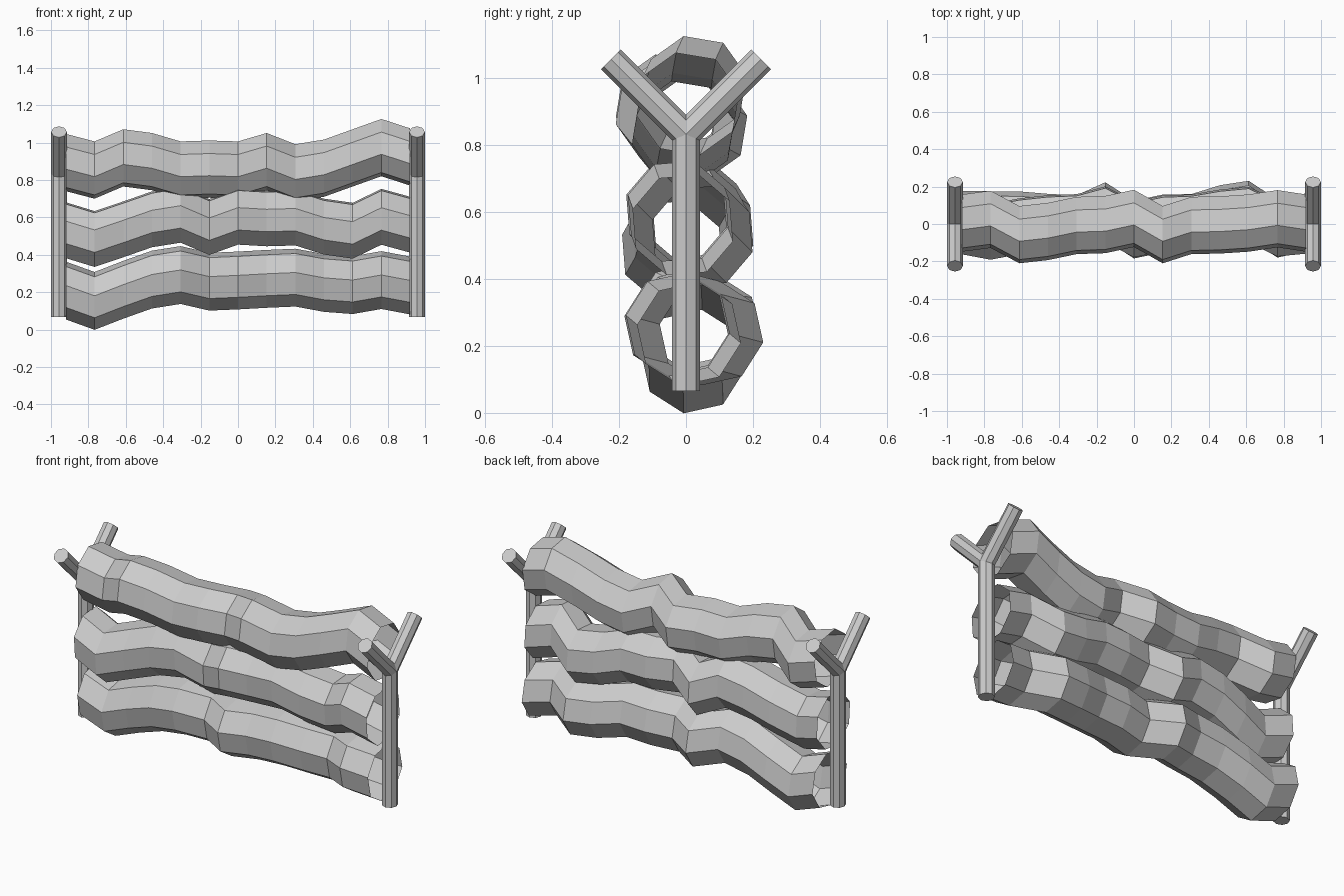
import bpy, bmesh
from math import radians, sin, cos, sqrt, pi
from mathutils import Matrix

if "Cube" in bpy.data.objects:
    bpy.data.objects.remove(bpy.data.objects["Cube"])

SIDES = 8
LOG_R = 0.157
HALF = 0.92
# sideways (y) and vertical (z) wobble of the log at evenly spaced stations
WOBBLE = [(0.005, 0.035), (0.025, -0.005), (-0.057, 0.06), (-0.04, 0.04),
          (-0.008, -0.005), (-0.003, 0.0), (0.03, -0.005), (-0.057, 0.04),
          (-0.008, -0.02), (-0.005, 0.005), (0.005, 0.06), (0.028, 0.115),
          (0.005, 0.065)]


def finish(bm, name):
    bmesh.ops.recalc_face_normals(bm, faces=bm.faces[:])
    me = bpy.data.meshes.new(name)
    bm.to_mesh(me)
    bm.free()
    ob = bpy.data.objects.new(name, me)
    bpy.context.collection.objects.link(ob)
    return ob


def turned(s):
    """The same wobble, reversed end to end and turned about the log axis."""
    c = sqrt(1 - s * s)
    return [(-(c * y - s * z), -(s * y + c * z)) for y, z in reversed(WOBBLE)]


def log(name, height, wobble, tilt):
    """Open-ended eight-sided hollow log."""
    bm = bmesh.new()
    rings = []
    n = len(wobble) - 1
    for i, (dy, dz) in enumerate(wobble):
        x = -HALF + 2 * HALF * i / n
        ring = []
        for k in range(SIDES):
            a = radians(tilt) + 2 * pi * k / SIDES
            ring.append(bm.verts.new((x, dy - LOG_R * sin(a),
                                      height + dz + LOG_R * cos(a))))
        rings.append(ring)
    for a, b in zip(rings, rings[1:]):
        for k in range(SIDES):
            m = (k + 1) % SIDES
            bm.faces.new((a[k], a[m], b[m], b[k]))
    return finish(bm, name)


def pole(bm, base, length, angle=0.0):
    """Capped eight-sided pole rising from base, leaned about x."""
    mat = (Matrix.Translation(base) @ Matrix.Rotation(radians(angle), 4, 'X')
           @ Matrix.Translation((0, 0, length / 2)))
    bmesh.ops.create_cone(bm, cap_ends=True, segments=SIDES, radius1=0.042,
                          radius2=0.042, depth=length, matrix=mat)


# three stacked logs
log("bottom_log", 0.27, turned(0.4), 35)
log("middle_log", 0.595, turned(-0.12), 27)
log("top_log", 0.858, WOBBLE, 13)

# forked posts at both ends
for side, x in (("left", -0.957), ("right", 0.957)):
    bm = bmesh.new()
    pole(bm, (x, 0, 0.066), 0.766)
    for lean in (-45, 45):
        pole(bm, (x, 0, 0.832), 0.318, lean)
    finish(bm, side + "_forked_post")
